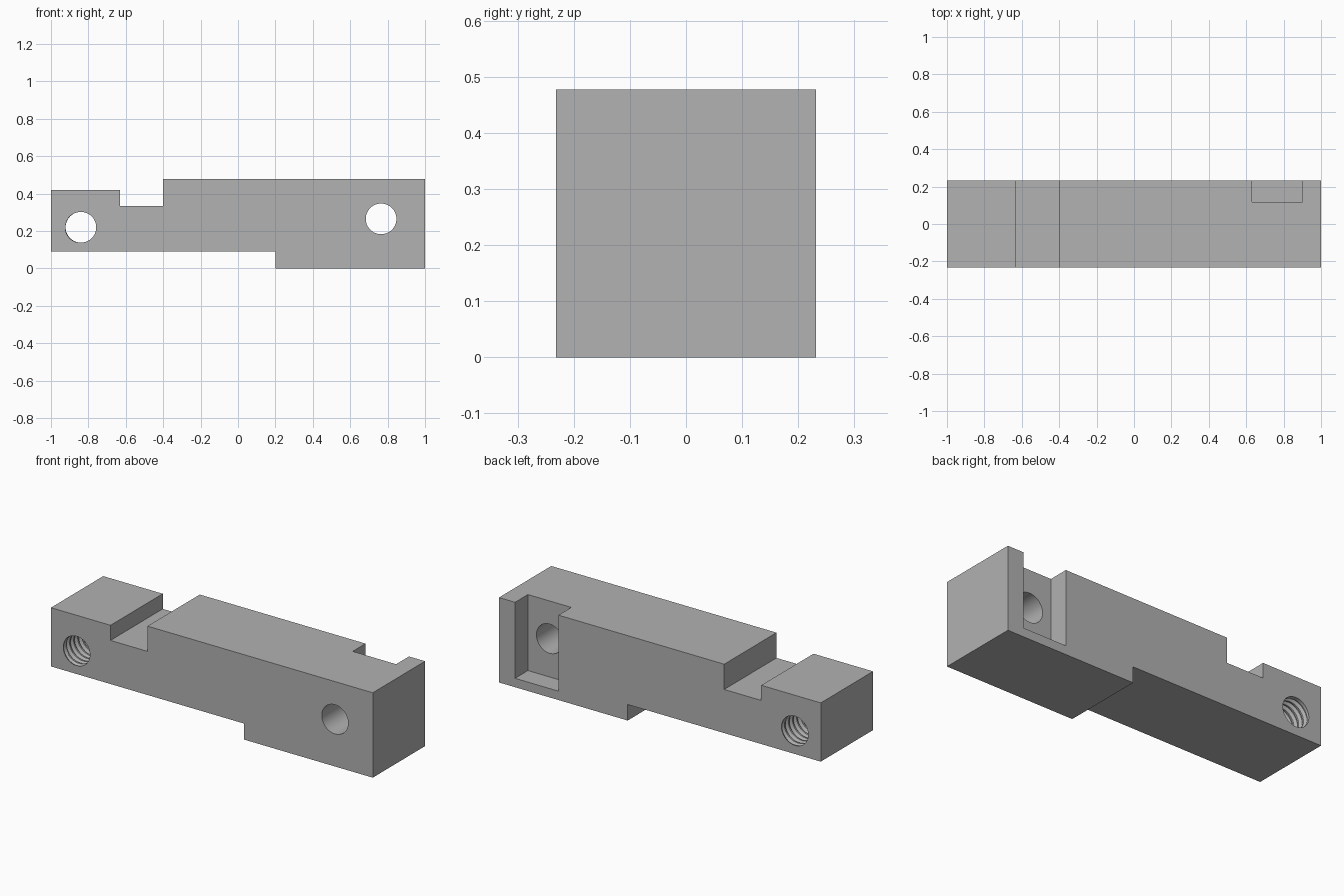
import bpy, bmesh, math

cube = bpy.data.objects.get("Cube")
if cube:
    bpy.data.objects.remove(cube, do_unlink=True)

HALF_Y = 0.232

grey = bpy.data.materials.new("plain grey")
grey.use_nodes = True
colour = (0.445, 0.445, 0.445, 1)
grey.diffuse_color = colour
grey.node_tree.nodes["Principled BSDF"].inputs["Base Color"].default_value = colour


def make_object(name, bm):
    bmesh.ops.recalc_face_normals(bm, faces=bm.faces)
    mesh = bpy.data.meshes.new(name)
    bm.to_mesh(mesh)
    bm.free()
    mesh.materials.append(grey)
    obj = bpy.data.objects.new(name, mesh)
    bpy.context.collection.objects.link(obj)
    return obj


def extrude_profile(name, points, y0, y1):
    """Prism from an x-z outline, running from y0 to y1."""
    bm = bmesh.new()
    face = bm.faces.new([bm.verts.new((x, y0, z)) for x, z in points])
    out = bmesh.ops.extrude_face_region(bm, geom=[face])
    moved = [v for v in out["geom"] if isinstance(v, bmesh.types.BMVert)]
    bmesh.ops.translate(bm, verts=moved, vec=(0, y1 - y0, 0))
    return make_object(name, bm)


def circle(cx, cz, r, n=64):
    return [(cx + r * math.cos(2 * math.pi * i / n),
             cz + r * math.sin(2 * math.pi * i / n)) for i in range(n)]


def thread_cutter(name, cx, cz, r, depth, pitch, n=48):
    """Helical strip wound into a closed threaded rod along y."""
    steps = [(0, 0), (0.25, 0), (0.55, 1), (0.7, 1)]  # position in pitch, depth
    k = len(steps)
    start = -HALF_Y - 3 * pitch
    turns = math.ceil(-2 * start / pitch) + 1
    rows = turns * k
    bm = bmesh.new()
    grid = []
    for i in range(rows + 1):
        offset, groove = steps[i % k]
        row = []
        for j in range(n):
            y = start + pitch * (i // k + offset + j / n)
            fade = max(0, min(1, (HALF_Y - abs(y)) / 0.02))
            radius = r + depth * groove * fade
            a = 2 * math.pi * j / n
            row.append(bm.verts.new((cx + radius * math.cos(a), y,
                                     cz + radius * math.sin(a))))
        grid.append(row)
    for i in range(rows):
        for j in range(n):
            if j < n - 1:
                a, b = grid[i][j + 1], grid[i + 1][j + 1]
            elif i + 1 + k <= rows:
                a, b = grid[i + k][0], grid[i + k + 1][0]
            else:
                continue
            bm.faces.new((grid[i][j], a, b, grid[i + 1][j]))
    # close both ends, outside the bar
    rim = [e for e in bm.edges if e.is_boundary]
    bmesh.ops.holes_fill(bm, edges=rim, sides=0)
    bmesh.ops.triangulate(bm, faces=[f for f in bm.faces if len(f.verts) > 4])
    return make_object(name, bm)


# Stepped bar
bar = extrude_profile("stepped_bar", [
    (-1, 0.09), (0.2, 0.09), (0.2, 0), (1, 0), (1, 0.477), (-0.4, 0.477),
    (-0.4, 0.335), (-0.63, 0.335), (-0.63, 0.42), (-1, 0.42)], -HALF_Y, HALF_Y)

# Back pocket, plain hole and threaded hole
cutters = [
    extrude_profile("pocket_cutter", [(0.63, 0.05), (0.9, 0.05), (0.9, 0.6),
                                      (0.63, 0.6)], 0.118, 0.3),
    extrude_profile("plain_hole_cutter", circle(0.765, 0.265, 0.082), -0.3, 0.3),
    thread_cutter("threaded_hole_cutter", -0.84, 0.22, 0.082, 0.014, 0.036),
]
bpy.context.view_layer.objects.active = bar
for cutter in cutters:
    cutter.hide_render = True
    mod = bar.modifiers.new(cutter.name, "BOOLEAN")
    mod.operation = "DIFFERENCE"
    mod.solver = "EXACT"
    mod.object = cutter
    bpy.ops.object.modifier_apply(modifier=mod.name)
    bpy.data.objects.remove(cutter, do_unlink=True)

bpy.ops.object.select_all(action="DESELECT")
bar.select_set(True)
bpy.ops.object.shade_smooth_by_angle(angle=math.radians(30))
